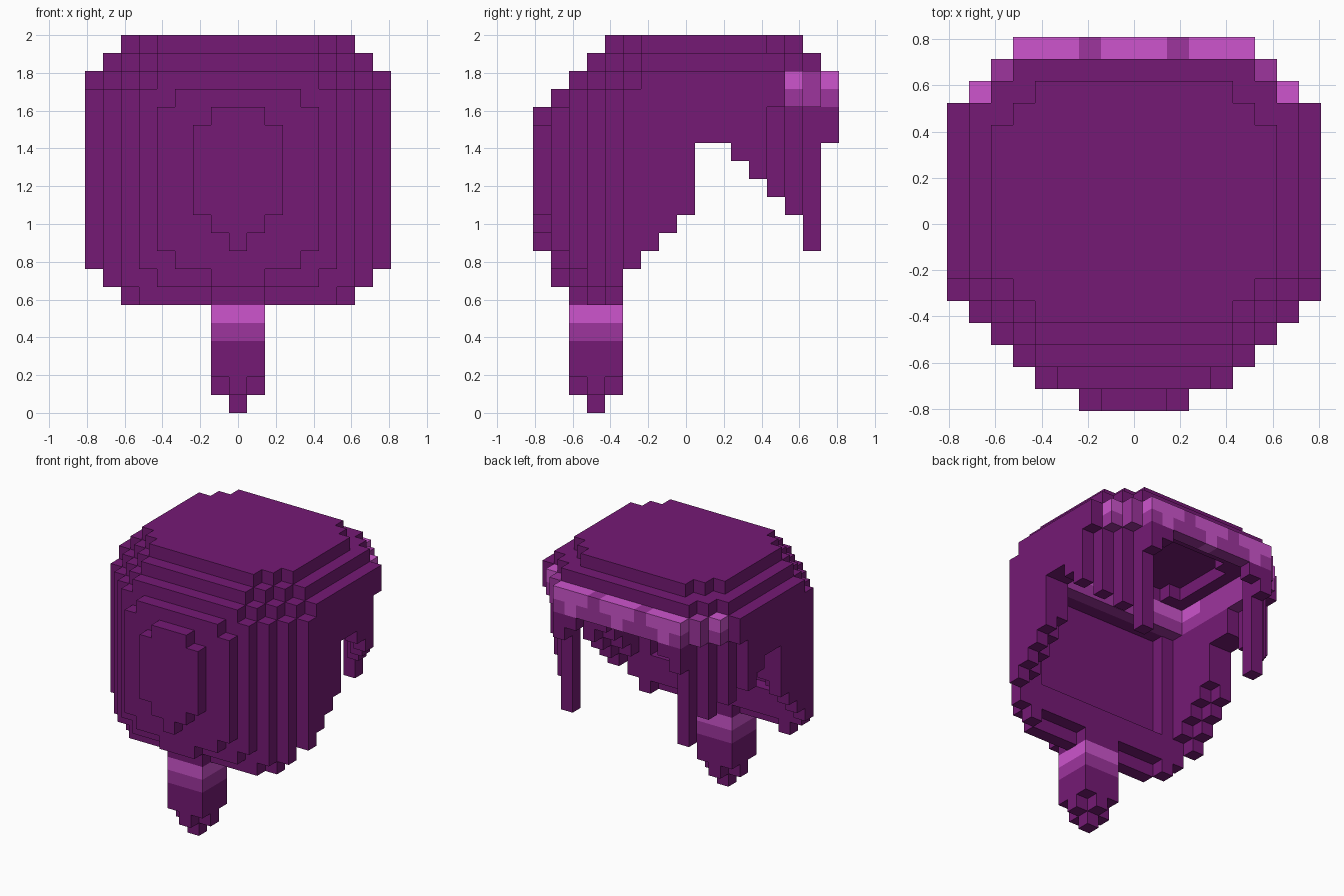
import bpy
import bmesh
from mathutils import Vector

cube = bpy.data.objects.get("Cube")
if cube:
    bpy.data.objects.remove(cube, do_unlink=True)

V = 2 / 21  # edge of one block


def make_material(name, rgb):
    m = bpy.data.materials.new(name)
    m.use_nodes = True
    m.diffuse_color = (*rgb, 1)
    m.node_tree.nodes["Principled BSDF"].inputs["Base Color"].default_value = (*rgb, 1)
    return m


DARK, MID, LIGHT = 0, 1, 2
MATERIALS = [
    make_material("dark purple", (0.178, 0.010, 0.178)),
    make_material("mid purple", (0.340, 0.035, 0.340)),
    make_material("light purple", (0.610, 0.090, 0.610)),
]

# Half widths in blocks of each row, from front (j = 0) to back (j = 16)
FULL = [2, 4, 5, 6, 7] + [8] * 9 + [7, 6, 5]
LAYERS = {
    20: [-1] * 4 + [4, 5] + [6] * 7 + [5, 4, -1, -1],
    19: [-1] * 3 + [4, 5, 6] + [7] * 8 + [6, 5, -1],
    18: [-1, -1, 4, 5, 6, 7] + [8] * 8 + [7, 6, 5],
    17: [-1, 3] + FULL[2:],
    16: [1] + FULL[1:],
    10: [1] + FULL[1:],
    9: [0] + FULL[1:],
    8: [-1, 3] + FULL[2:],
    7: [-1, 1, 4, 6, 7] + [-1] * 12,
    6: [-1, -1, 1, 5, 6] + [-1] * 12,
}
# Lowest block of each row of the side walls
SIDE_BOTTOM = [0] * 5 + [8, 9, 10, 11, 15, 15, 14, 13, 17, 17, 17, 17]


def in_shell(x, j, k):
    """Rounded hair shell, hollow inside and open below and at the back."""
    a = abs(x)
    if a > LAYERS.get(k, FULL)[j]:
        return False
    if k == 20:
        return True
    if k == 19:  # crown is hollowed one block deeper
        return not (6 <= j <= 12 and a <= (4 if j in (6, 12) else 5))
    if k < SIDE_BOTTOM[j]:
        return False
    if k >= 17:  # top ring, with a ledge across the front
        if j == 16:
            return True
        if j == 15:
            return a >= 5
        return a >= 7 or j <= 5 or (j == 14 and a >= 6)
    if j <= 3:
        return True
    if j == 4:  # rim ledge below the front wall
        if k == 6:
            return a >= 6 or a <= 1
        return k <= 8 or a >= 6
    if a == 7 and j <= 8:  # inner side wall ends one block higher
        return k > SIDE_BOTTOM[j]
    return a >= (7 if j <= 10 else 8)


def band_colour(x, j, k):
    """Mottled headband, None where the block is plain hair."""
    a = abs(x)
    if k not in (17, 18):
        return None
    if j == 16:
        if k == 18:
            return MID if a == 2 else LIGHT
        return LIGHT if a in (0, 4) else MID
    if j == 15:
        return MID
    if j == 14 and a == 7:
        return LIGHT if k == 18 else MID
    if (a == 7 and 6 <= j <= 13) or (j == 5 and a < 7):
        return LIGHT if k == 18 and j < 8 else MID
    return None


shell, band, locks, tail = {}, {}, {}, {}
for x in range(-8, 9):
    for j in range(17):
        for k in range(6, 21):
            if in_shell(x, j, k):
                c = band_colour(x, j, k)
                if c is None:
                    shell[x, j, k] = DARK
                else:
                    band[x, j, k] = c

# Thin locks hanging below the band, curving in toward the back
for s in (-1, 1):
    for a, j, bottom in ((7, 13, 12), (6, 14, 11), (5, 15, 9), (5, 16, 15), (4, 16, 16)):
        for k in range(bottom, 17):
            locks[s * a, j, k] = DARK

# Tied tail tapering to a point
for x in (-1, 0, 1):
    for j in (2, 3, 4):
        for k in range(6):
            off = abs(x) + abs(j - 3)
            if k >= 2 or off <= k:
                tail[x, j, k] = {5: LIGHT, 4: MID}.get(k, DARK)

PARTS = {"hair_shell": shell, "headband": band, "hanging_locks": locks, "tied_tail": tail}
FILLED = {cell for part in PARTS.values() for cell in part}


def build_blocks(name, cells):
    """Mesh of the exposed faces of a set of blocks."""
    bm = bmesh.new()
    verts = {}

    def corner(p):
        key = tuple(round(c * 2) for c in p)
        if key not in verts:
            verts[key] = bm.verts.new(p * V)
        return verts[key]

    for (x, j, k), colour in cells.items():
        centre = Vector((x, j - 8, k + 0.5))
        for axis in range(3):
            for s in (-1, 1):
                n = Vector((0, 0, 0))
                n[axis] = s
                if (x + int(n.x), j + int(n.y), k + int(n.z)) in FILLED:
                    continue
                u = Vector((0, 0, 0))
                u[(axis + 1) % 3] = 0.5
                w = n.cross(u)
                mid = centre + n * 0.5
                f = bm.faces.new([corner(mid + q) for q in (-u - w, u - w, u + w, w - u)])
                f.material_index = colour
    mesh = bpy.data.meshes.new(name)
    bm.to_mesh(mesh)
    bm.free()
    for m in MATERIALS:
        mesh.materials.append(m)
    obj = bpy.data.objects.new(name, mesh)
    bpy.context.collection.objects.link(obj)


for part_name, part_cells in PARTS.items():
    build_blocks(part_name, part_cells)
